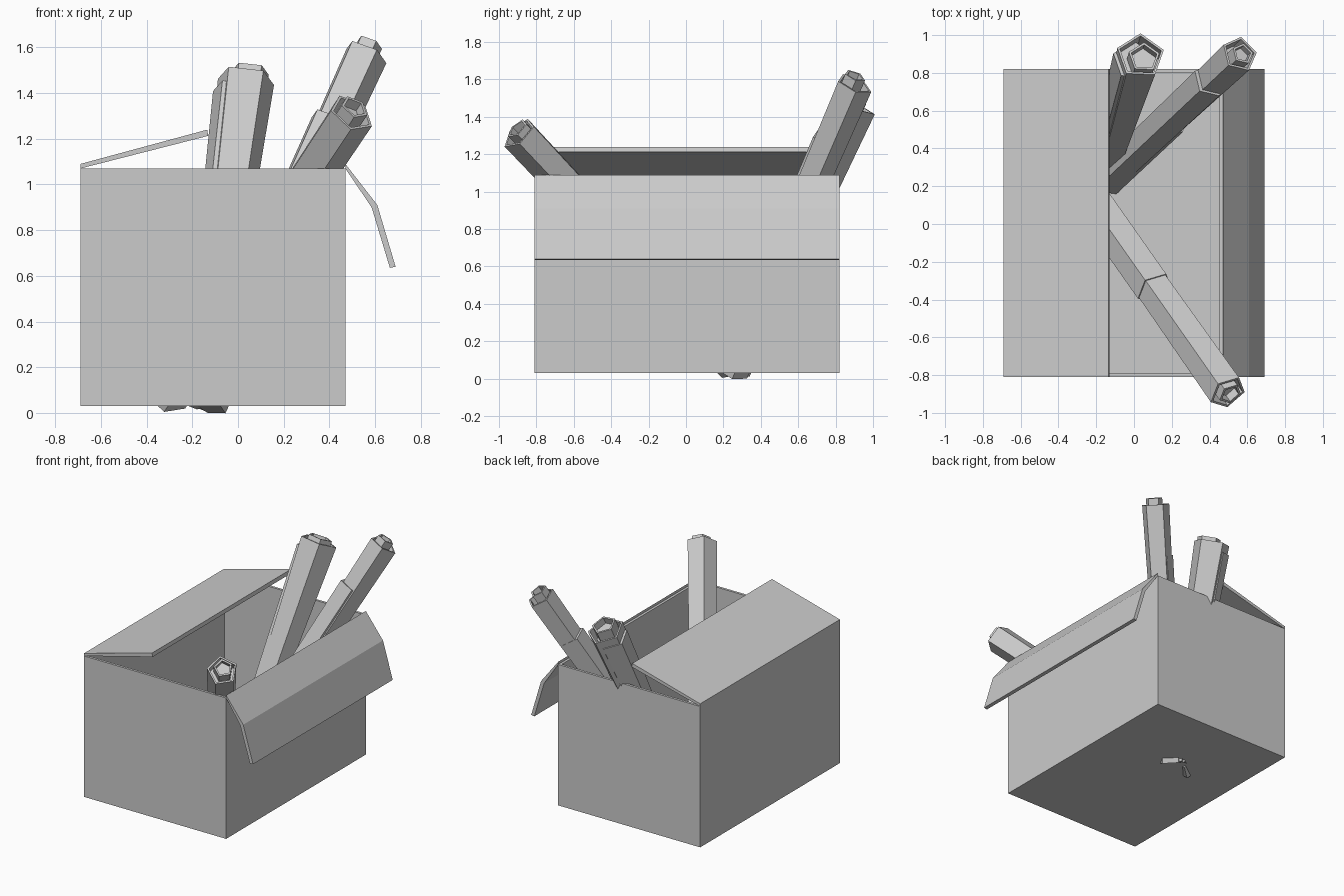
import bpy, bmesh, math
from mathutils import Vector

old = bpy.data.objects.get("Cube")
if old:
    bpy.data.objects.remove(old)

grey = bpy.data.materials.new("plain grey")
grey.use_nodes = True
colour = (0.6, 0.6, 0.6, 1)
grey.diffuse_color = colour
grey.node_tree.nodes["Principled BSDF"].inputs["Base Color"].default_value = colour


def finish(name, bm):
    bmesh.ops.recalc_face_normals(bm, faces=bm.faces)
    mesh = bpy.data.meshes.new(name)
    bm.to_mesh(mesh)
    bm.free()
    mesh.materials.append(grey)
    obj = bpy.data.objects.new(name, mesh)
    bpy.context.collection.objects.link(obj)
    return obj


LEFT, RIGHT, FRONT, BACK = -0.69, 0.47, -0.81, 0.82
BASE, RIM, WALL = 0.03, 1.07, 0.026


# Open carton: a block whose top is inset and pushed down to the floor
def carton():
    bm = bmesh.new()
    bmesh.ops.create_cube(bm, size=1)
    for v in bm.verts:
        v.co = Vector((LEFT if v.co.x < 0 else RIGHT,
                       FRONT if v.co.y < 0 else BACK,
                       BASE if v.co.z < 0 else RIM))
    top = max(bm.faces, key=lambda f: f.calc_center_median().z)
    bmesh.ops.inset_region(bm, faces=[top], thickness=WALL)
    inner = bmesh.ops.extrude_discrete_faces(bm, faces=[top])["faces"][0]
    for v in inner.verts:
        v.co.z = BASE + WALL
    finish("carton", bm)


# Flap: an x-z outline swept along the depth of the carton
def flap(name, outer, inner):
    bm = bmesh.new()
    n = len(outer)
    rows = [[[bm.verts.new((x, y, z)) for x, z in line] for line in (outer, inner)]
            for y in (FRONT, BACK)]
    (a, b), (c, d) = rows
    for i in range(n - 1):
        j = i + 1
        for quad in ((a[i], a[j], b[j], b[i]), (c[i], c[j], d[j], d[i]),
                     (a[i], a[j], c[j], c[i]), (b[i], b[j], d[j], d[i])):
            bm.faces.new(quad)
    for i in (0, n - 1):
        bm.faces.new((a[i], b[i], d[i], c[i]))
    finish(name, bm)


# Rolled sheet: nested tapering five-sided layers with hollow ends
def layer(bm, low, high, facing, r0, r1, t0, t1, shift, hollow):
    axis = (high - low).normalized()
    u = (facing - axis * facing.dot(axis)).normalized()
    w = axis.cross(u)
    rings = []
    for t in (t0, t1):
        r = r0 + (r1 - r0) * t
        centre = low.lerp(high, t) + (u * shift[0] + w * shift[1])
        ring = []
        for k in range(5):
            a = math.tau * (k + 0.5) / 5
            ring.append(bm.verts.new(centre + (u * math.cos(a) + w * math.sin(a)) * r))
        rings.append(ring)
    a, b = rings
    for k in range(5):
        j = (k + 1) % 5
        bm.faces.new((a[k], a[j], b[j], b[k]))
    bm.faces.new(a)
    end = bm.faces.new(b)
    bm.normal_update()
    if hollow:
        bmesh.ops.inset_region(bm, faces=[end], thickness=0.014)
        pit = bmesh.ops.extrude_discrete_faces(bm, faces=[end])["faces"][0]
        bmesh.ops.translate(bm, verts=pit.verts, vec=-axis * hollow)


def roll(name, low, high, facing, layers):
    bm = bmesh.new()
    for spec in layers:
        layer(bm, Vector(low), Vector(high), Vector(facing), *spec)
    finish(name, bm)


carton()
flap("right_flap", [(LEFT, 1.09), (-0.135, 1.24)], [(LEFT, RIM), (-0.13, 1.213)])
flap("left_flap", [(RIGHT, 1.09), (0.61, 0.91), (0.69, 0.64)],
     [(RIGHT, RIM), (0.585, 0.90), (0.665, 0.635)])

# Layers: radius low, radius high, start, end, sideways shift, pit depth
roll("front_roll", (-0.32, 0.27, 0.075), (0.51, -0.91, 1.33), (0.35, 0.1, 1), [
    (0.09, 0.105, 0, 0.985, (0, 0), 0.1),
    (0.105, 0.105, 0, 0.52, (0, 0), 0),
    (0.06, 0.065, 0.5, 1.0, (0.012, 0), 0.05)])
roll("back_roll", (-0.15, 0.27, 0.04), (0.035, 0.89, 1.465), (0, -1, 0.4), [
    (0.075, 0.13, 0, 1, (0, 0), 0.12),
    (0.07, 0.115, 0, 0.96, (0, -0.03), 0),
    (0.06, 0.085, 0.5, 1.02, (0.02, 0.015), 0.05)])
roll("corner_roll", (-0.14, 0.24, 0.04), (0.56, 0.90, 1.575), (-0.06, -0.88, 0.43), [
    (0.075, 0.1, 0, 1, (0, 0), 0.1),
    (0.085, 0.1, 0, 0.8, (0.01, -0.015), 0),
    (0.095, 0.1, 0, 0.5, (0, 0), 0),
    (0.055, 0.06, 0.5, 1.025, (0.015, 0), 0.04)])
